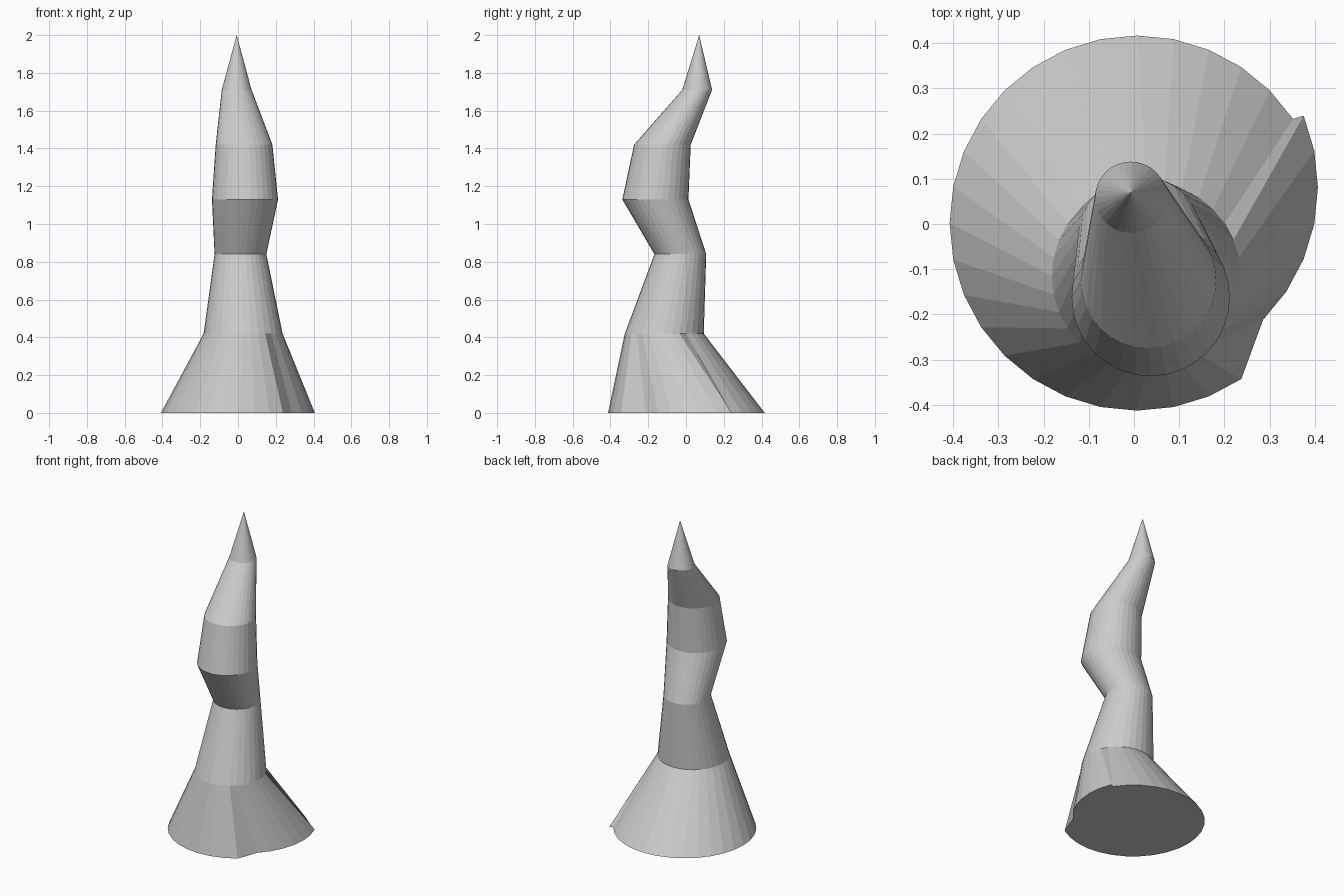
import bpy, bmesh, math

if "Cube" in bpy.data.objects:
    bpy.data.objects.remove(bpy.data.objects["Cube"])

SIDES = 32
# Cross-sections from bottom to top: centre x, centre y, height, radius
RINGS = [
    (0.007, 0.002, 0.00, 0.415),
    (0.027, -0.115, 0.42, 0.209),
    (0.013, -0.030, 0.84, 0.137),
    (0.037, -0.162, 1.13, 0.175),
    (0.032, -0.125, 1.42, 0.150),
    (-0.007, 0.059, 1.71, 0.079),
]
TIP = (-0.007, 0.070, 2.0)

grey = bpy.data.materials.new("light grey")
grey.diffuse_color = (0.6, 0.6, 0.6, 1)
grey.use_nodes = True
grey.node_tree.nodes["Principled BSDF"].inputs["Base Color"].default_value = grey.diffuse_color

bm = bmesh.new()

# Stacked rings of the crooked spike
loops = []
for cx, cy, z, r in RINGS:
    loops.append([bm.verts.new((cx + r * math.cos(2 * math.pi * k / SIDES),
                                cy + r * math.sin(2 * math.pi * k / SIDES), z))
                  for k in range(SIDES)])

# Notched foot: seven rim points on the right are pushed backwards
for k in range(-4, 3):
    loops[0][k].co.x -= 0.015
    loops[0][k].co.y += 0.079

# Side walls
for low, high in zip(loops, loops[1:]):
    for k in range(SIDES):
        n = (k + 1) % SIDES
        bm.faces.new((low[k], low[n], high[n], high[k]))

# Pointed tip and flat underside
tip = bm.verts.new(TIP)
for k in range(SIDES):
    bm.faces.new((loops[-1][k], loops[-1][(k + 1) % SIDES], tip))
bm.faces.new(list(reversed(loops[0])))

mesh = bpy.data.meshes.new("crooked_spike")
bm.to_mesh(mesh)
bm.free()
mesh.materials.append(grey)
spike = bpy.data.objects.new("crooked_spike", mesh)
bpy.context.collection.objects.link(spike)
